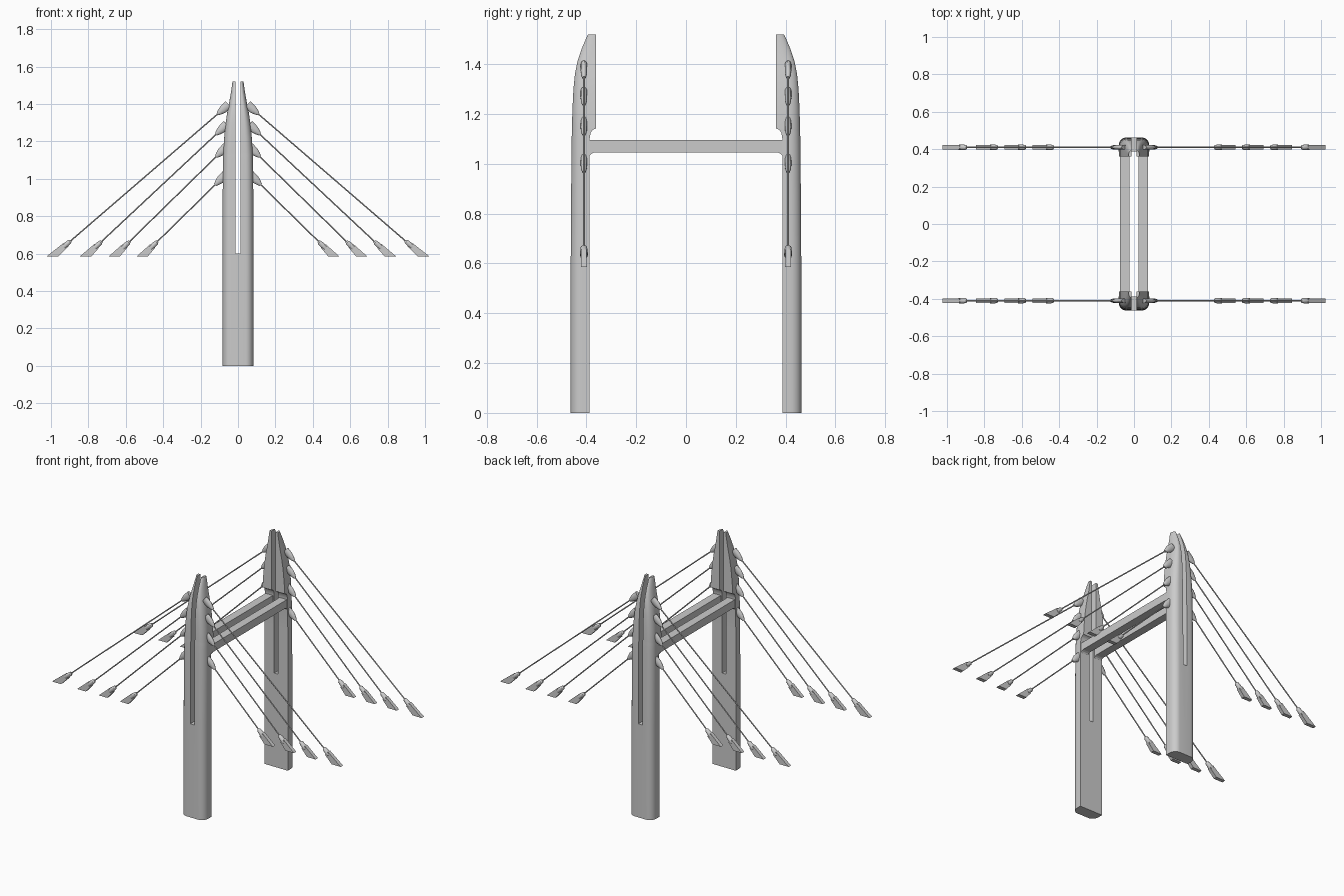
import bpy, bmesh
from math import sin, cos, pi
from mathutils import Vector

if "Cube" in bpy.data.objects:
    bpy.data.objects.remove(bpy.data.objects["Cube"])


def finish(bm, name, axes, smooth=True):
    bmesh.ops.remove_doubles(bm, verts=bm.verts, dist=1e-5)
    bmesh.ops.dissolve_degenerate(bm, edges=bm.edges, dist=1e-5)
    bmesh.ops.recalc_face_normals(bm, faces=bm.faces)
    me = bpy.data.meshes.new(name)
    bm.to_mesh(me)
    bm.free()
    ob = bpy.data.objects.new(name, me)
    bpy.context.collection.objects.link(ob)
    mod = ob.modifiers.new("mirror", 'MIRROR')
    mod.use_axis = axes
    mod.merge_threshold = 1e-4
    if smooth:
        bpy.ops.object.select_all(action='DESELECT')
        ob.select_set(True)
        bpy.context.view_layer.objects.active = ob
        bpy.ops.object.shade_smooth_by_angle(angle=0.6)
    return ob


def loft(bm, rings, open_before=0):
    """Skin rings of points; the closing strip is left out below open_before."""
    vs = [[bm.verts.new(p) for p in r] for r in rings]
    n = len(vs[0])
    for k in range(len(vs) - 1):
        for i in range(n - 1 if k < open_before else n):
            j = (i + 1) % n
            bm.faces.new((vs[k][i], vs[k][j], vs[k + 1][j], vs[k + 1][i]))
    bm.faces.new(vs[0])
    bm.faces.new(vs[-1])


# Tower: half section lofted upwards, slotted above z = 0.6, inner fin at top
def section(z, slot, w, yin, yout):
    rx, ry = 0.5 * w, min(0.045, 0.8 * (yout - yin))
    if w - rx < slot:
        rx = w - slot - 0.002
    pts = [(slot, yin, z), (w, yin, z)]
    for i in range(9):
        a = i / 8 * pi / 2
        pts.append((w - rx + rx * cos(a), yout - ry + ry * sin(a), z))
    return pts + [(slot, yout, z)]


S = 0.014
levels = [
    (0, 0, .082, .387, .463), (.6, 0, .082, .387, .463),
    (.6, S, .082, .387, .463), (.9, S, .082, .387, .461),
    (1.10, S, .080, .387, .459), (1.125, S, .0795, .383, .4585),
    (1.137, S, .079, .374, .458), (1.142, S, .079, .361, .458),
    (1.22, S, .074, .361, .456), (1.30, S, .066, .361, .452),
    (1.36, S, .057, .361, .446), (1.41, S, .047, .361, .436),
    (1.46, S, .038, .361, .420), (1.50, S, .032, .361, .403),
    (1.52, S, .029, .361, .393)]
bm = bmesh.new()
loft(bm, [section(*l) for l in levels], open_before=1)
finish(bm, "towers", (True, True, False))

# Twin cross beams with small fillets where they meet the towers
half = [(.392, 1.095), (.392, 1.022), (.386, 1.034), (.381, 1.040), (.37, 1.045)]
outline = half + [(-y, z) for y, z in reversed(half)]
bm = bmesh.new()
loft(bm, [[(x, y, z) for y, z in outline] for x in (.024, .076)])
finish(bm, "cross_beams", (True, False, False), smooth=False)

# Stay cables: upper point, lower point (x, z) in the cable plane
CY, FOOT = 0.41, 0.585
stays = [((.107, 1.348), (.90, .664)), ((.115, 1.240), (.735, .660)),
         ((.115, 1.120), (.585, .660)), ((.120, .970), (.436, .660))]


def tube(bm, origin, d, profile, sides=16, cut=None, square=False):
    """Elliptical rings (distance, in-plane radius, y radius) along d."""
    up = Vector((-d.z, 0, d.x))
    rings = []
    for s, a, b in profile:
        ring = []
        for i in range(sides):
            t = (i + .5) * 2 * pi / sides
            k = 1.414 if square else 1
            ring.append(origin + d * s + up * (a * k * cos(t))
                        + Vector((0, b * k * sin(t), 0)))
        rings.append(ring)
    if cut is not None:
        rings[-1] = [p + d * ((cut - p.z) / d.z) for p in rings[-1]]
    loft(bm, rings)


for n, ((x0, z0), (x1, z1)) in enumerate(stays, 1):
    top, low = Vector((x0, CY, z0)), Vector((x1, CY, z1))
    d = (low - top).normalized()
    length = (low - top).length
    # Cable
    bm = bmesh.new()
    tube(bm, top, d, [(-.04, .004, .004), (length + .04, .004, .004)], 8)
    finish(bm, f"cable_{n}", (True, True, False))
    # Socket on the tower
    bm = bmesh.new()
    tube(bm, top, d, [(-.075, .024, .013), (-.035, .022, .013),
                      (-.012, .015, .011), (.004, .007, .007)])
    finish(bm, f"upper_socket_{n}", (True, True, False))
    # Deck anchor: round collar and square foot cut level
    bm = bmesh.new()
    tube(bm, low, d, [(-.008, .006, .006), (0, .012, .013),
                      (.035, .015, .016), (.045, .015, .014)])
    finish(bm, f"lower_collar_{n}", (True, True, False))
    bm = bmesh.new()
    tube(bm, low, d, [(.03, .016, .011), (.10, .021, .012)], 4, FOOT, True)
    finish(bm, f"lower_anchor_{n}", (True, True, False), smooth=False)
